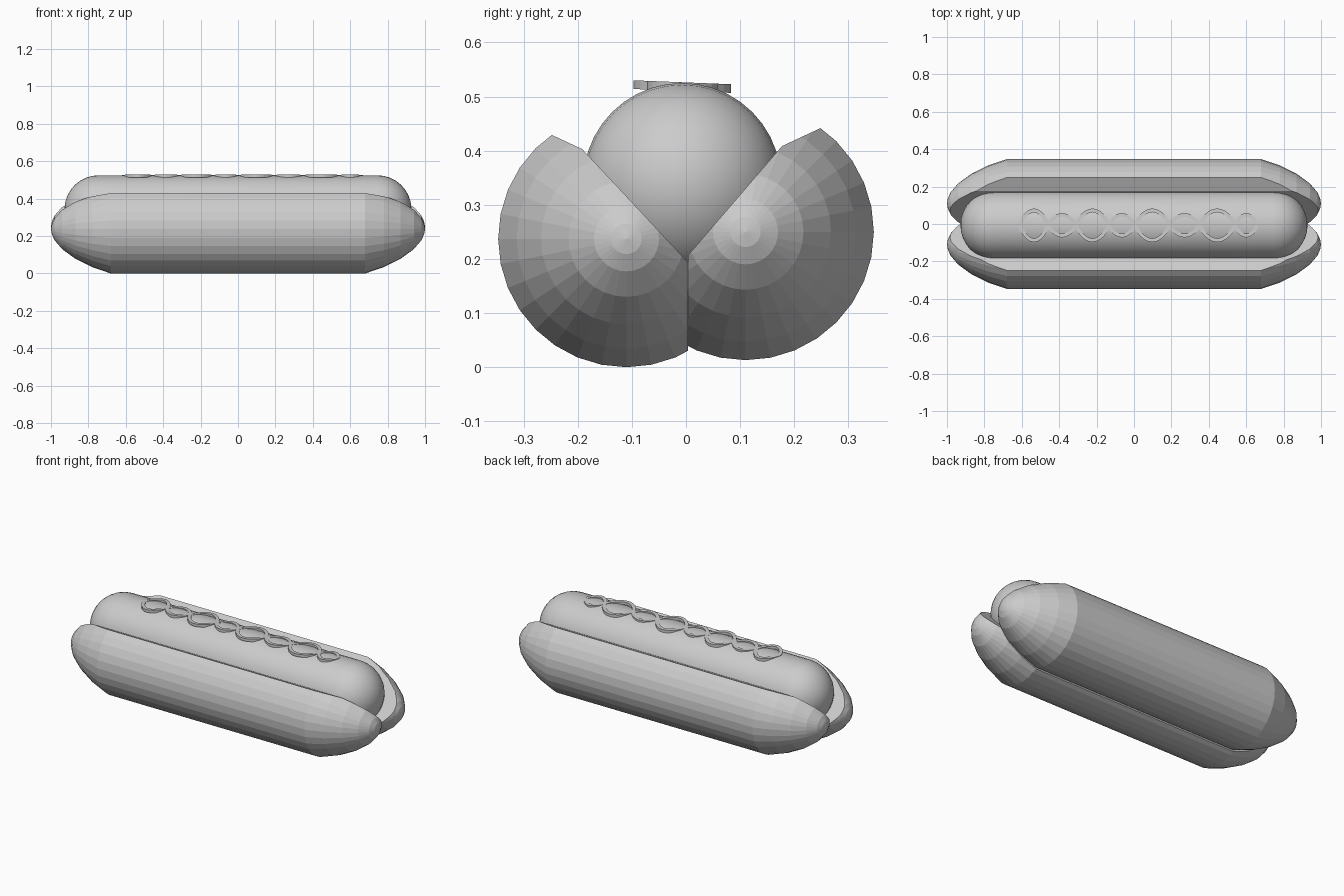
import bpy, bmesh, math
from mathutils import Vector

if "Cube" in bpy.data.objects:
    bpy.data.objects.remove(bpy.data.objects["Cube"])


def finish(name, bm):
    bmesh.ops.recalc_face_normals(bm, faces=bm.faces)
    mesh = bpy.data.meshes.new(name)
    bm.to_mesh(mesh)
    bm.free()
    obj = bpy.data.objects.new(name, mesh)
    bpy.context.collection.objects.link(obj)
    return obj


def revolve(half, cy, cz, sides):
    """Spin a mirrored (x, radius) half profile around the x axis; the last point is the tip."""
    profile = [(-x, r) for x, r in reversed(half[:-1])] + half[:-1]
    bm = bmesh.new()
    rings = []
    for x, r in profile:
        rings.append([bm.verts.new((x, cy + r * math.sin(2 * math.pi * i / sides),
                                    cz - r * math.cos(2 * math.pi * i / sides)))
                      for i in range(sides)])
    for a, b in zip(rings, rings[1:]):
        for i in range(sides):
            j = (i + 1) % sides
            bm.faces.new((a[i], a[j], b[j], b[i]))
    for ring, x in ((rings[0], -half[-1][0]), (rings[-1], half[-1][0])):
        tip = bm.verts.new((x, cy, cz))
        for i in range(sides):
            bm.faces.new((ring[i], ring[(i + 1) % sides], tip))
    return bm


def slice_off(bm, y, z, ny, nz):
    """Cut away everything on the side the normal points to, and cap the cut."""
    bmesh.ops.bisect_plane(bm, geom=bm.verts[:] + bm.edges[:] + bm.faces[:], dist=1e-5,
                           plane_co=(0, y, z), plane_no=Vector((0, ny, nz)).normalized(),
                           clear_outer=True)
    bmesh.ops.holes_fill(bm, edges=bm.edges[:], sides=0)


# Bun halves: pointed loaves sliced flat where they meet and along the V
bun = [(0.68, 0.237), (0.78, 0.203), (0.87, 0.158), (0.94, 0.107),
       (0.98, 0.06), (0.995, 0.028), (1.0, 0)]

bm = revolve(bun, -0.11, 0.237, 32)
slice_off(bm, 0.004, 0.2, 1, 0)
slice_off(bm, -0.002, 0.2, 0.20, 0.187)
slice_off(bm, -0.19, 0.402, 0.42, 0.9)
finish("bun_front", bm)

bm = revolve(bun, 0.11, 0.25, 32)
slice_off(bm, 0.004, 0.2, -1, 0)
slice_off(bm, -0.002, 0.2, -0.20, 0.172)
slice_off(bm, 0.17, 0.405, -0.42, 0.9)
finish("bun_back", bm)

# Sausage: long capsule resting in the V
R = 0.183
capsule = [(0.745 + R * math.sin(t * math.pi / 16), R * math.cos(t * math.pi / 16))
           for t in range(8)] + [(0.745 + R, 0)]
sausage = finish("sausage", revolve(capsule, -0.007, 0.342, 40))
sausage.data.shade_smooth()

# Sauce: two flat ribbons weaving over each other along the top
crossings = [-0.61, -0.46, -0.31, -0.135, 0.005, 0.19, 0.35, 0.54, 0.66]
STEPS = 10


def sauce(name, sign):
    path = []
    for k, (a, b) in enumerate(zip(crossings, crossings[1:])):
        amp = (0.08 if k % 2 == 0 else 0.055) * sign * (-1) ** k
        for s in range(STEPS):
            t = s / STEPS
            path.append(Vector((a + (b - a) * t, amp * math.sin(math.pi * t) ** 0.75 - 0.007)))
    path.append(Vector((crossings[-1], -0.007)))
    bm = bmesh.new()
    rows = []
    for i, p in enumerate(path):
        d = (path[min(i + 1, len(path) - 1)] - path[max(i - 1, 0)]).normalized()
        n = Vector((-d.y, d.x)) * 0.01
        row = []
        for q, dz in ((p - n, 0), (p + n, 0), (p + n, -0.016), (p - n, -0.016)):
            row.append(bm.verts.new((q.x, q.y, 0.526 - 0.04 * q.y + dz)))
        rows.append(row)
    for a, b in zip(rows, rows[1:]):
        for i in range(4):
            j = (i + 1) % 4
            bm.faces.new((a[i], a[j], b[j], b[i]))
    bm.faces.new(rows[0])
    bm.faces.new(rows[-1])
    finish(name, bm)


sauce("sauce_strand_1", 1)
sauce("sauce_strand_2", -1)
